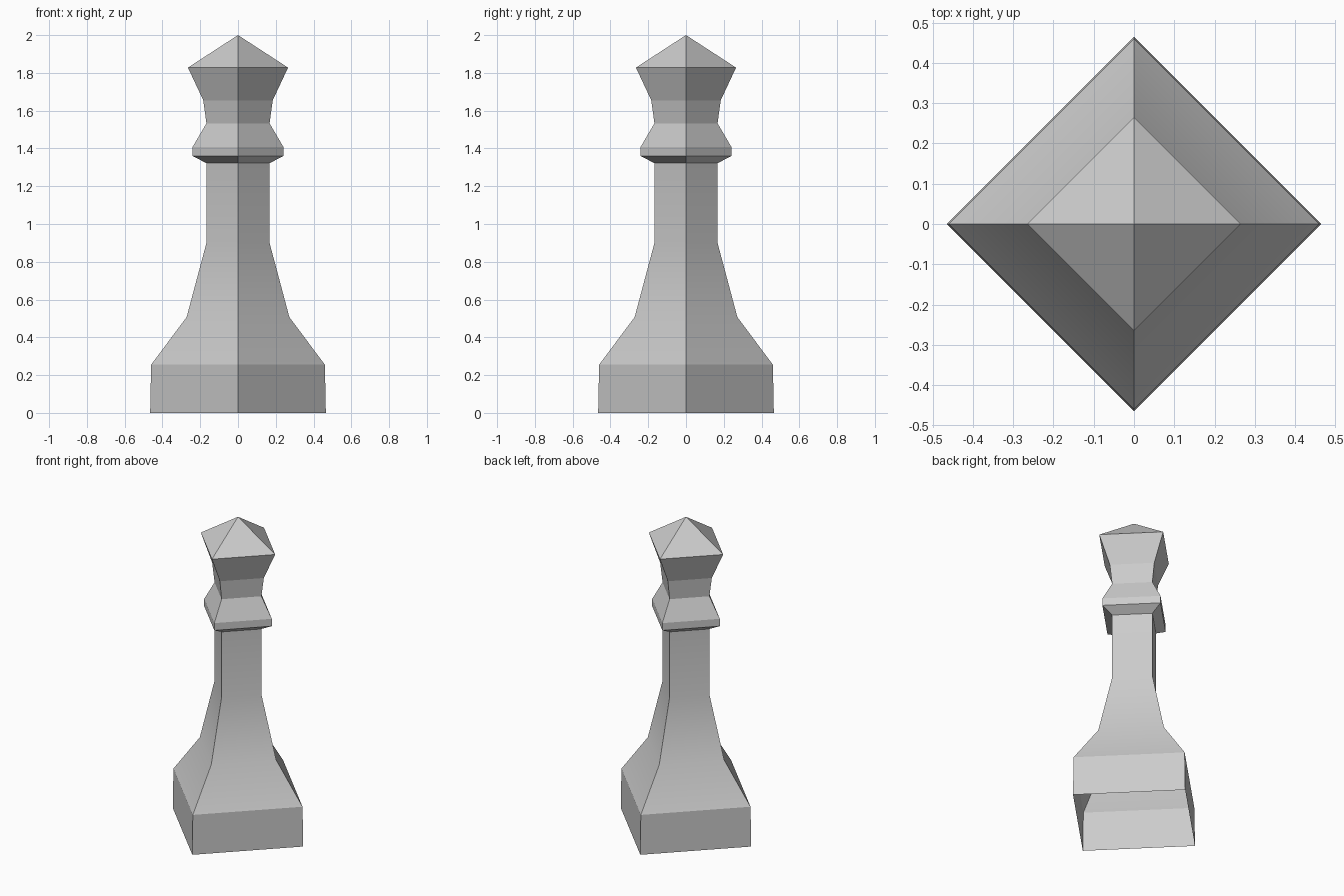
import bpy, bmesh
from math import cos, sin, pi

if "Cube" in bpy.data.objects:
    bpy.data.objects.remove(bpy.data.objects["Cube"])

SIDES = 4


def lathe(name, profile, soft_rings=()):
    """Open four-sided shell from (radius, z) pairs, corners on the x and y axes."""
    bm = bmesh.new()
    rings = []
    for r, z in profile:
        if r == 0:
            rings.append([bm.verts.new((0, 0, z))] * SIDES)
        else:
            rings.append([bm.verts.new((r * cos(2 * pi * i / SIDES),
                                        r * sin(2 * pi * i / SIDES), z))
                          for i in range(SIDES)])
    for low, high in zip(rings, rings[1:]):
        for i in range(SIDES):
            j = (i + 1) % SIDES
            corners = dict.fromkeys((low[i], low[j], high[j], high[i]))
            bm.faces.new(list(corners)).smooth = True
    # Every edge is crisp except the chosen horizontal rings
    soft = {v for k in soft_rings for v in rings[k]}
    for e in bm.edges:
        a, b = e.verts
        e.smooth = a in soft and b in soft and abs(a.co.z - b.co.z) < 1e-5
    mesh = bpy.data.meshes.new(name)
    bm.to_mesh(mesh)
    bm.free()
    obj = bpy.data.objects.new(name, mesh)
    bpy.context.collection.objects.link(obj)
    return obj


# Hollow plinth, open underneath
lathe("plinth", [(0.465, 0), (0.46, 0.255)])

# Flared shaft, softly shaded along its height
lathe("shaft", [(0.46, 0.255), (0.272, 0.507), (0.167, 0.90), (0.167, 1.322)],
      soft_rings=(1, 2))

# Collar ring below the head
lathe("collar", [(0.167, 1.322), (0.241, 1.36), (0.241, 1.407), (0.167, 1.533)])

# Flared head with pyramid cap
lathe("head", [(0.167, 1.533), (0.184, 1.655), (0.265, 1.828), (0, 2.0)])
